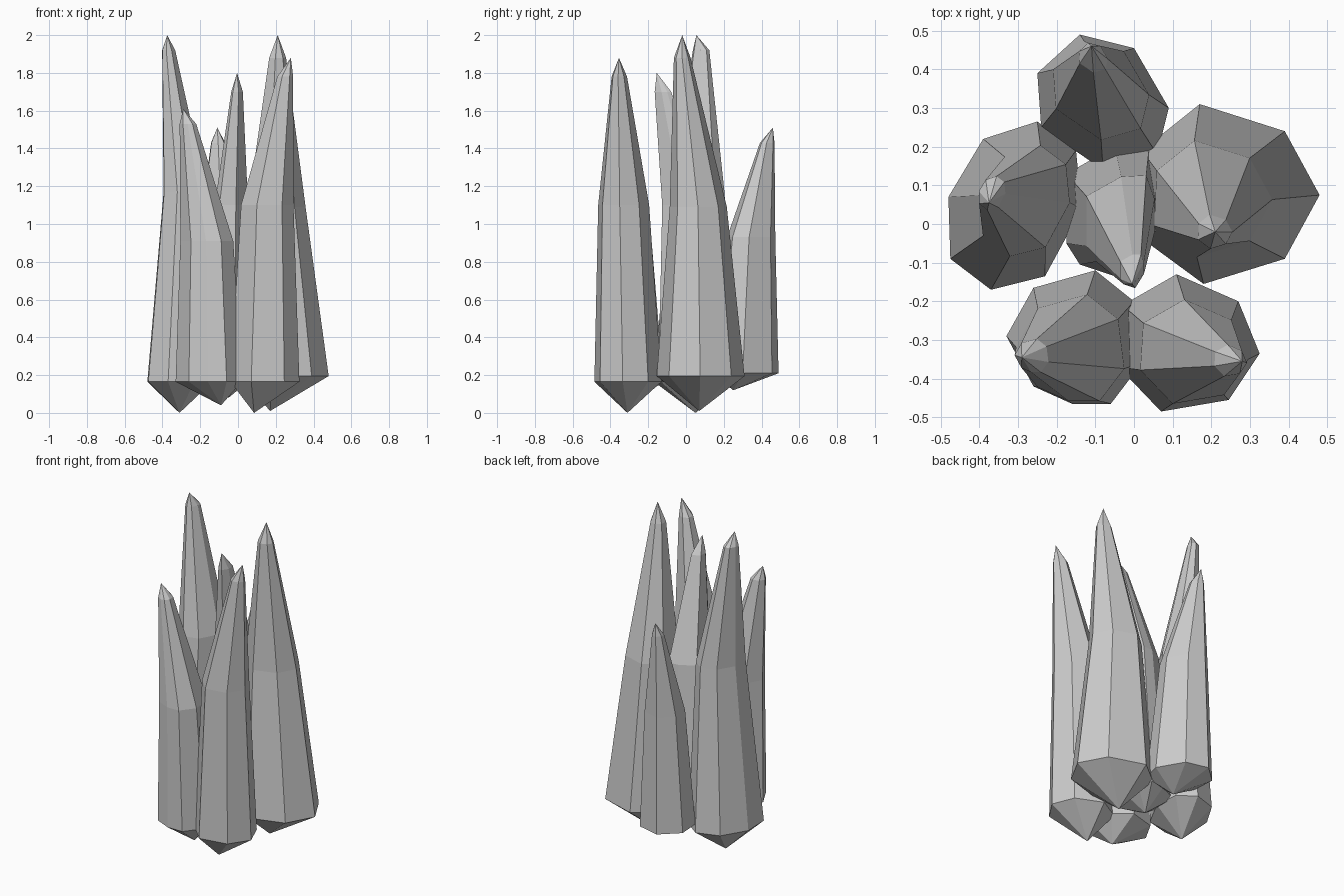
import bpy, bmesh
from mathutils import Vector

if "Cube" in bpy.data.objects:
    bpy.data.objects.remove(bpy.data.objects["Cube"])


def crystal(name, outline, base_z, root, shoulder, scale, neck, neck_scale, tip):
    """Faceted crystal: root point, base ring, shoulder ring, neck ring, tip."""
    pts = [Vector(p) for p in outline]
    lo = Vector((min(p.x for p in pts), min(p.y for p in pts)))
    hi = Vector((max(p.x for p in pts), max(p.y for p in pts)))
    mid = (lo + hi) / 2
    bm = bmesh.new()

    def ring(centre, s):
        return [bm.verts.new((centre[0] + s * (p.x - mid.x),
                              centre[1] + s * (p.y - mid.y), centre[2])) for p in pts]

    rings = [ring((mid.x, mid.y, base_z), 1), ring(shoulder, scale), ring(neck, neck_scale)]
    bottom, top = bm.verts.new(root), bm.verts.new(tip)
    n = len(pts)
    for i in range(n):
        j = (i + 1) % n
        bm.faces.new((bottom, rings[0][j], rings[0][i]))
        for a, b in zip(rings, rings[1:]):
            bm.faces.new((a[i], a[j], b[j], b[i]))
        bm.faces.new((rings[2][i], rings[2][j], top))
    bmesh.ops.recalc_face_normals(bm, faces=bm.faces)
    mesh = bpy.data.meshes.new(name)
    bm.to_mesh(mesh)
    bm.free()
    bpy.context.collection.objects.link(bpy.data.objects.new(name, mesh))


# large crystal on the right
crystal("right_crystal",
        [(.48, .075), (.39, .24), (.17, .31), (.02, .19), (.01, -.03), (.18, -.155), (.39, -.09)],
        .195, (.17, .07, .01), (.205, .065, 1.09), .65, (.21, -.02, 1.88), .19, (.21, -.02, 2.0))
# tall crystal on the left
crystal("left_crystal",
        [(-.48, .07), (-.475, -.09), (-.37, -.17), (-.23, -.135), (-.135, .04),
         (-.15, .19), (-.25, .265), (-.39, .22)],
        .165, (-.31, .05, .0), (-.28, .06, 1.17), .66, (-.367, .08, 1.92), .2, (-.375, .055, 2.0))
# front pair
crystal("front_right_crystal",
        [(.325, -.335), (.27, -.2), (.11, -.13), (-.03, -.21), (-.04, -.37), (.07, -.485), (.245, -.455)],
        .165, (.085, -.31, .0), (.155, -.33, 1.1), .76, (.25, -.353, 1.78), .23, (.28, -.355, 1.88))
crystal("front_left_crystal",
        [(-.33, -.29), (-.26, -.42), (-.16, -.465), (-.06, -.465), (.02, -.36),
         (.0, -.2), (-.1, -.12), (-.26, -.165)],
        .165, (-.09, -.3, .04), (-.165, -.32, .91), .8, (-.265, -.34, 1.53), .25, (-.29, -.345, 1.61))
# short crystal at the back
crystal("back_crystal",
        [(-.25, .39), (-.24, .25), (-.08, .14), (.06, .18), (.09, .3), (.0, .455), (-.14, .49)],
        .21, (-.08, .25, .12), (-.085, .345, .93), .73, (-.105, .43, 1.43), .22, (-.11, .46, 1.51))
# crystal in the middle
crystal("centre_crystal",
        [(.07, .0), (.07, .12), (.04, .205), (-.05, .2), (-.175, .13), (-.175, -.05), (-.14, -.105), (-.02, -.145)],
        .18, (-.05, .04, .08), (-.035, .0, 1.1), .72, (-.005, -.122, 1.7), .25, (-.005, -.155, 1.8))
